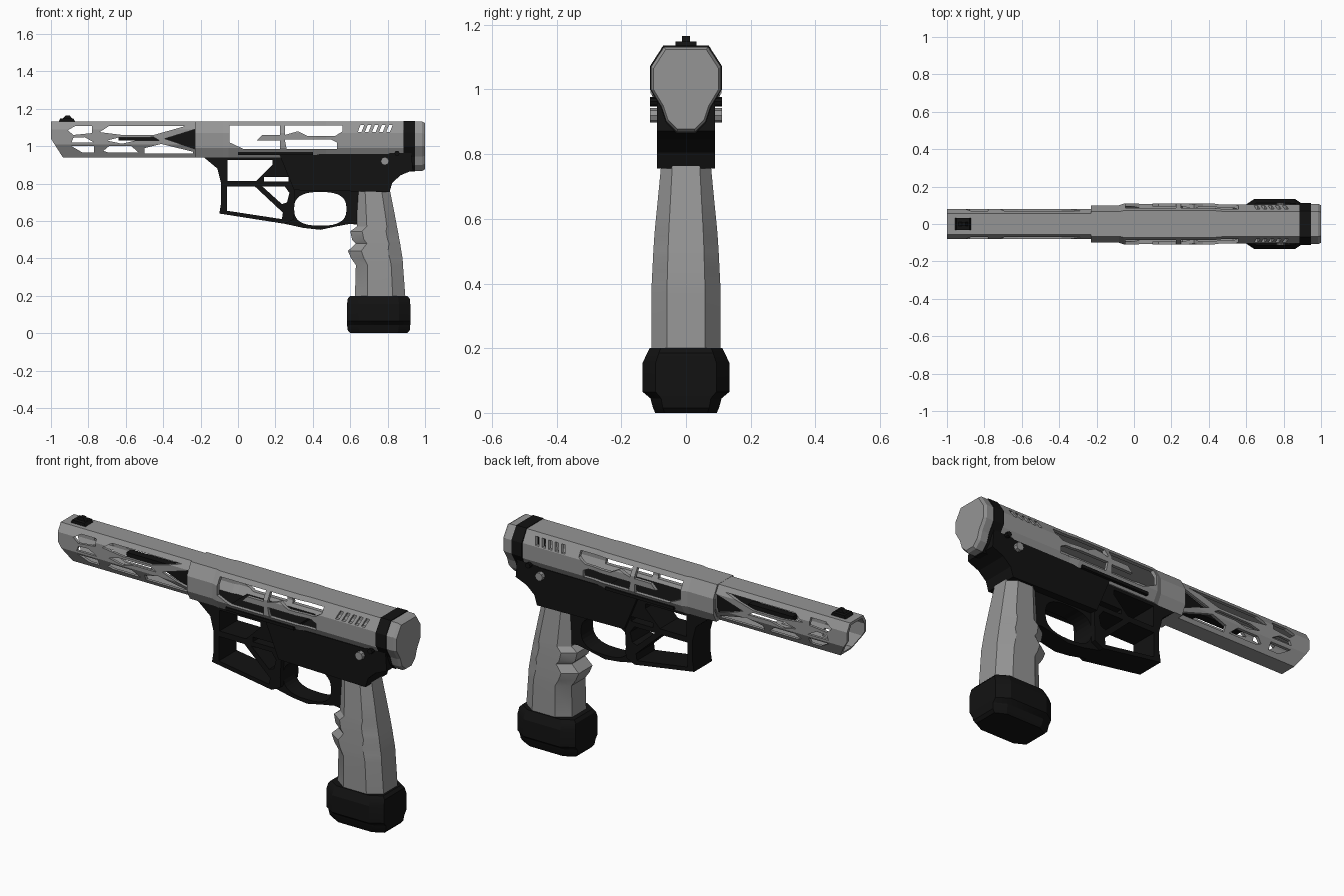
import bpy, bmesh, math
from mathutils import Vector

cube = bpy.data.objects.get("Cube")
if cube:
    bpy.data.objects.remove(cube, do_unlink=True)


def material(name, value, rough):
    m = bpy.data.materials.new(name)
    m.use_nodes = True
    m.diffuse_color = (value, value, value, 1)
    node = next(n for n in m.node_tree.nodes if n.type == 'BSDF_PRINCIPLED')
    node.inputs["Base Color"].default_value = m.diffuse_color
    node.inputs["Roughness"].default_value = rough
    return m


GREY = material("mid grey", 0.3, 0.6)
BLACK = material("near black", 0.006, 0.6)


def finish(bm, name, mat, smooth=None):
    bmesh.ops.recalc_face_normals(bm, faces=bm.faces)
    mesh = bpy.data.meshes.new(name)
    bm.to_mesh(mesh)
    bm.free()
    ob = bpy.data.objects.new(name, mesh)
    bpy.context.collection.objects.link(ob)
    mesh.materials.append(mat)
    if smooth:
        bpy.ops.object.select_all(action='DESELECT')
        ob.select_set(True)
        bpy.context.view_layer.objects.active = ob
        bpy.ops.object.shade_smooth_by_angle(angle=math.radians(smooth))
    return ob


def add_prism(bm, outline, half):
    """Side outline (x, z) given thickness across y."""
    rings = [[bm.verts.new((x, y, z)) for x, z in outline] for y in (-half, half)]
    bm.faces.new(rings[0])
    bm.faces.new(rings[1])
    bridge(bm, *rings)


def bridge(bm, a, b):
    for i in range(len(a)):
        j = (i + 1) % len(a)
        bm.faces.new((a[i], a[j], b[j], b[i]))


def prism(name, outline, half, mat):
    bm = bmesh.new()
    add_prism(bm, outline, half)
    return finish(bm, name, mat)


def loft(name, rings, mat, smooth=None):
    bm = bmesh.new()
    loops = [[bm.verts.new(p) for p in ring] for ring in rings]
    for a, b in zip(loops, loops[1:]):
        bridge(bm, a, b)
    bm.faces.new(loops[0])
    bm.faces.new(loops[-1])
    return finish(bm, name, mat, smooth)


def mirrored(half_profile):
    return half_profile + [(-y, z) for y, z in reversed(half_profile)]


def tube(name, half_profile, stations, wall, mat):
    """Hollow shell along x; stations are (x, widening)."""
    outer = mirrored(half_profile)
    mid = sum(z for _, z in outer) / len(outer)
    wide = max(y for y, _ in outer)
    tall = max(z for _, z in outer) - mid
    bm = bmesh.new()
    loops = []
    for sy, sz in ((1, 1), (1 - wall / wide, 1 - wall / tall)):
        loops.append([[bm.verts.new((x, y * w * sy, mid + (z - mid) * sz)) for y, z in outer]
                      for x, w in stations])
    for shell in loops:
        for a, b in zip(shell, shell[1:]):
            bridge(bm, a, b)
    for end in (0, -1):
        bridge(bm, loops[0][end], loops[1][end])
    return finish(bm, name, mat)


def cut(ob, outlines):
    """Cut side windows right through a part."""
    bm = bmesh.new()
    for o in outlines:
        add_prism(bm, o, 0.3)
    cutter = finish(bm, "cutter", BLACK)
    cutter.hide_render = True
    mod = ob.modifiers.new("windows", 'BOOLEAN')
    mod.operation, mod.solver, mod.object = 'DIFFERENCE', 'EXACT', cutter
    bpy.context.view_layer.update()
    dg = bpy.context.evaluated_depsgraph_get()
    mesh = bpy.data.meshes.new_from_object(ob.evaluated_get(dg))
    ob.modifiers.clear()
    ob.data = mesh
    bpy.data.objects.remove(cutter, do_unlink=True)


def block(x0, x1, z0, z1):
    return [(x0, z0), (x1, z0), (x1, z1), (x0, z1)]


# Barrel shroud with angled muzzle and skeleton windows
barrel = tube("barrel_shroud", [(0.055, 1.132), (0.08, 1.09), (0.08, 1.01), (0.045, 0.94)],
              [(-1, 1), (-0.19, 1)], 0.014, GREY)
cut(barrel, [
    [(-1.05, 1.04), (-1, 1.04), (-0.93, 0.93), (-1.05, 0.93)],
    [(-0.91, 1.085), (-0.87, 1.108), (-0.78, 1.108), (-0.78, 1.07), (-0.88, 1.06)],
    [(-0.74, 1.075), (-0.69, 1.108), (-0.28, 1.108), (-0.45, 1.06), (-0.62, 1.06)],
    [(-0.89, 1.0), (-0.83, 0.965), (-0.77, 0.965), (-0.77, 1.0)],
    [(-0.89, 1.02), (-0.77, 1.02), (-0.82, 1.048), (-0.88, 1.045)],
    [(-0.72, 0.975), (-0.69, 1.0), (-0.57, 1.0), (-0.53, 0.965), (-0.69, 0.965)],
    [(-0.7, 1.03), (-0.62, 1.013), (-0.55, 1.03), (-0.42, 1.03), (-0.45, 1.048), (-0.64, 1.046)],
    [(-0.5, 0.99), (-0.41, 1.012), (-0.24, 0.97), (-0.24, 0.96), (-0.5, 0.96)],
    [(-0.39, 1.04), (-0.23, 1.09), (-0.23, 0.985)],
])
prism("inner_barrel", [(-0.4, 1.04), (-0.22, 1.1), (-0.2, 1.1), (-0.2, 0.975), (-0.22, 0.975)], 0.055, BLACK)
prism("inner_rod", block(-0.64, -0.38, 1.03, 1.055), 0.02, BLACK)

# Front sight
prism("sight_base", [(-0.96, 1.128), (-0.95, 1.148), (-0.88, 1.148), (-0.87, 1.128)], 0.032, BLACK)
prism("sight_post", [(-0.94, 1.145), (-0.92, 1.165), (-0.9, 1.165), (-0.885, 1.145)], 0.012, BLACK)

# Receiver shell with windows and slanted vents
receiver = tube("receiver", [(0.066, 1.133), (0.1, 1.07), (0.1, 0.99), (0.075, 0.94)],
                [(-0.23, 1), (-0.08, 1), (-0.05, 1.1), (0.42, 1.1), (0.47, 1.03), (0.9, 1.03)], 0.016, GREY)
vents = []
for i in range(5):
    x = 0.64 + 0.038 * i
    vents.append([(x, 1.075), (x + 0.02, 1.075), (x + 0.035, 1.113), (x + 0.015, 1.113)])
cut(receiver, vents + [
    [(-0.045, 1.11), (0.225, 1.11), (0.225, 1.06), (0.13, 1.06), (0.1, 1.03), (0.225, 1.03),
     (0.225, 0.985), (0.03, 0.985), (-0.045, 1.02)],
    [(0.25, 1.11), (0.56, 1.11), (0.56, 1.08), (0.52, 1.055), (0.37, 1.055), (0.32, 1.08), (0.25, 1.06)],
    [(0.25, 1.035), (0.5, 1.035), (0.53, 1.02), (0.53, 0.985), (0.26, 0.985)],
])

# Rear collar and end cap
cap_profile = mirrored([(0.068, 1.132), (0.108, 1.07), (0.108, 1.0), (0.075, 0.945), (0.06, 0.9), (0.028, 0.868)])


def cap_ring(x, s):
    return [(x, y * s, 1.0 + (z - 1.0) * s) for y, z in cap_profile]


loft("rear_collar", [cap_ring(0.885, 1.03), cap_ring(0.945, 1.03)], BLACK)
loft("end_cap", [cap_ring(0.94, 1), cap_ring(0.985, 1), cap_ring(1.0, 0.93)], GREY)

# Lower frame
prism("frame_body", [(0.22, 0.958), (0.8, 0.958), (0.87, 0.99), (0.925, 0.99), (0.935, 0.872), (0.87, 0.845),
                     (0.825, 0.805), (0.81, 0.755), (0.3, 0.765)], 0.09, BLACK)
magwell = prism("front_frame", [(-0.2, 0.955), (-0.17, 0.93), (-0.11, 0.88), (-0.09, 0.8), (-0.09, 0.7), (-0.1, 0.64),
                                (0.25, 0.585), (0.3, 0.61), (0.31, 0.955)], 0.075, BLACK)
cut(magwell, [
    [(-0.055, 0.925), (0.185, 0.925), (0.185, 0.9), (0.1, 0.815), (-0.055, 0.815)],
    [(-0.06, 0.785), (0.09, 0.785), (0.24, 0.645), (0.235, 0.61), (-0.06, 0.655)],
    [(0.13, 0.785), (0.25, 0.785), (0.275, 0.75), (0.262, 0.7), (0.235, 0.69)],
    block(0.14, 0.27, 0.81, 0.835),
])
guard = prism("trigger_guard", [(0.25, 0.79), (0.25, 0.585), (0.35, 0.563), (0.44, 0.553), (0.53, 0.572),
                                (0.6, 0.585), (0.64, 0.58), (0.645, 0.79)], 0.05, BLACK)
oval = []
for i in range(32):
    c, s = math.cos(math.tau * i / 32), math.sin(math.tau * i / 32)
    oval.append((0.44 + 0.14 * math.copysign(abs(c) ** 0.75, c), 0.665 + 0.09 * math.copysign(abs(s) ** 0.75, s)))
cut(magwell, [oval])
cut(guard, [oval, [(0.2, 0.79), (0.2, 0.645), (0.245, 0.645), (0.28, 0.7), (0.28, 0.79)]])
prism("side_rail", block(0.0, 0.4, 0.952, 0.968), 0.105, BLACK)

# Cross pins
for name, x, z, r, mat in (("rear_pin", 0.785, 0.92, 0.022, GREY), ("upper_pin", 0.85, 0.962, 0.014, BLACK)):
    prism(name, [(x + r * math.cos(k * math.pi / 4), z + r * math.sin(k * math.pi / 4)) for k in range(8)], 0.112, mat)


# Grip and base are lofts of chamfered sections: (z, front x, rear x, half width)
def section(z, x0, x1, w, cut_x, cut_y):
    d = (x1 - x0) * cut_x
    side = [(x0, w * cut_y), (x0 + d, w), (x1 - d, w), (x1, w * cut_y)]
    return [(x, y, z) for x, y in side] + [(x, -y, z) for x, y in reversed(side)]


grip = [(0.19, 0.625, 0.895, 0.107), (0.365, 0.63, 0.882, 0.107), (0.4, 0.605, 0.88, 0.106),
        (0.44, 0.588, 0.873, 0.104), (0.48, 0.63, 0.867, 0.102), (0.5, 0.61, 0.863, 0.101),
        (0.545, 0.6, 0.855, 0.098), (0.57, 0.635, 0.85, 0.096), (0.65, 0.635, 0.835, 0.088),
        (0.775, 0.635, 0.81, 0.076)]
loft("grip", [section(*g, 0.25, 0.55) for g in grip], GREY, 25)
base = [(0.0, 0.6, 0.905, 0.095), (0.015, 0.587, 0.918, 0.102), (0.045, 0.583, 0.921, 0.11), (0.065, 0.583, 0.921, 0.134),
        (0.155, 0.583, 0.921, 0.134), (0.185, 0.587, 0.918, 0.12), (0.2, 0.6, 0.905, 0.112)]
loft("grip_base", [section(*b, 0.18, 0.7) for b in base], BLACK, 25)
